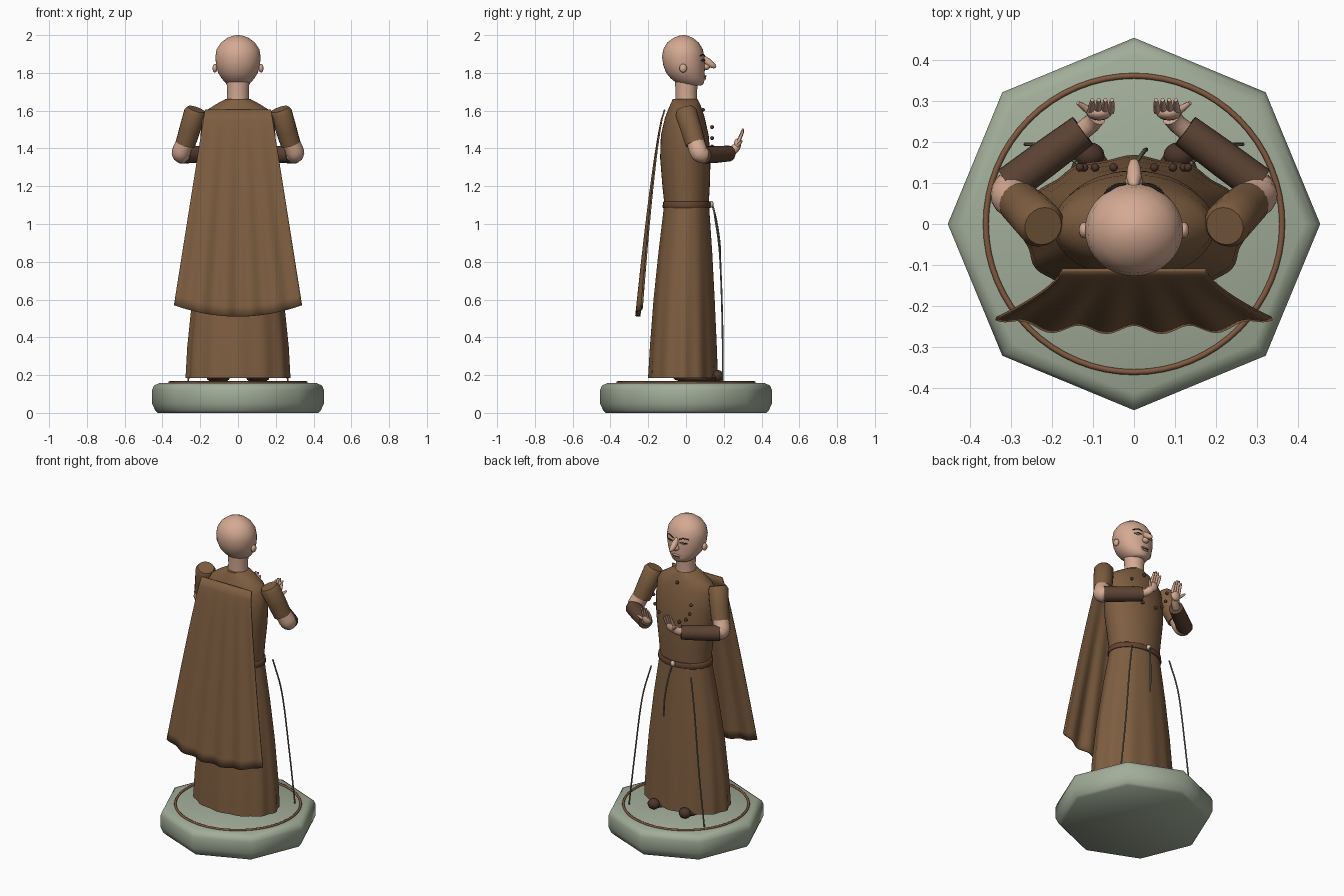
import bpy, bmesh, math
from mathutils import Vector

if "Cube" in bpy.data.objects:
    bpy.data.objects.remove(bpy.data.objects["Cube"])


def mat(name, r, g, b):
    m = bpy.data.materials.new(name)
    m.diffuse_color = (r, g, b, 1)
    m.use_nodes = True
    m.node_tree.nodes["Principled BSDF"].inputs["Base Color"].default_value = m.diffuse_color
    return m


ROBE = mat("robe brown", .21, .112, .052)
SLEEVE = mat("dark sleeve brown", .105, .055, .033)
SKIN = mat("skin", .66, .40, .29)
STONE = mat("sage stone", .36, .42, .32)
BELT = mat("belt brown", .13, .058, .03)
RING = mat("ring brown", .22, .10, .05)
DARK = mat("dark shoe brown", .07, .035, .022)
CORD = mat("cord grey", .15, .16, .11)
CREAM = mat("cream", .6, .5, .33)
LASH = mat("lash black", .03, .02, .018)


def finish(bm, name, m, angle=50):
    bmesh.ops.recalc_face_normals(bm, faces=bm.faces)
    me = bpy.data.meshes.new(name)
    bm.to_mesh(me)
    bm.free()
    ob = bpy.data.objects.new(name, me)
    bpy.context.collection.objects.link(ob)
    me.materials.append(m)
    bpy.ops.object.select_all(action='DESELECT')
    ob.select_set(True)
    bpy.context.view_layer.objects.active = ob
    bpy.ops.object.shade_smooth_by_angle(angle=math.radians(angle))
    return ob


def skin_rings(rings, name, m, angle=50):
    bm = bmesh.new()
    vs = [[bm.verts.new(p) for p in r] for r in rings]
    n = len(vs[0])
    for a, b in zip(vs, vs[1:]):
        for i in range(n):
            bm.faces.new((a[i], a[(i + 1) % n], b[(i + 1) % n], b[i]))
    bm.faces.new(vs[0])
    bm.faces.new(vs[-1])
    return finish(bm, name, m, angle)


def loft(name, secs, m, n=40, wave=0, lobes=12, angle=50):
    """Stacked ellipses: (z, half width, back y, front y); folds grow downward."""
    rings = []
    z0, z1 = secs[0][0], secs[-1][0]
    for z, rx, ya, yb in secs:
        k = wave * (z1 - z) / (z1 - z0)
        ring = []
        for i in range(n):
            a = 2 * math.pi * i / n
            s = 1 + k * math.cos(lobes * a)
            ring.append((rx * s * math.cos(a), (ya + yb) / 2 + (yb - ya) / 2 * s * math.sin(a), z))
        rings.append(ring)
    return skin_rings(rings, name, m, angle)


def tube(name, pts, radii, m, n=16):
    pts = [Vector(p) for p in pts]
    rings = []
    for i, p in enumerate(pts):
        d = (pts[min(i + 1, len(pts) - 1)] - pts[max(i - 1, 0)]).normalized()
        side = d.cross(Vector((0, 1, 0) if abs(d.y) < .8 else (0, 0, 1))).normalized()
        up = side.cross(d)
        rings.append([p + radii[i] * (side * math.cos(2 * math.pi * j / n) + up * math.sin(2 * math.pi * j / n))
                      for j in range(n)])
    return skin_rings(rings, name, m)


def ball(name, loc, scale, m, seg=16):
    bm = bmesh.new()
    bmesh.ops.create_uvsphere(bm, u_segments=seg, v_segments=max(6, seg // 2), radius=1)
    for v in bm.verts:
        v.co = Vector(loc) + Vector([c * s for c, s in zip(v.co, scale)])
    return finish(bm, name, m)


def smooth_path(pts, steps=6):
    """Catmull-Rom points through a short path."""
    p = [Vector(q) for q in pts]
    p = [2 * p[0] - p[1]] + p + [2 * p[-1] - p[-2]]
    out = []
    for i in range(1, len(p) - 2):
        a, b, c, d = p[i - 1:i + 3]
        for s in range(steps):
            t = s / steps
            out.append(.5 * (2 * b + (c - a) * t + (2 * a - 5 * b + 4 * c - d) * t * t
                             + (3 * b - a - 3 * c + d) * t ** 3))
    return out + [p[-2]]


def cord(name, pts, r, m):
    path = smooth_path(pts)
    return tube(name, path, [r] * len(path), m, 8)


# Octagonal stone base and inlaid ring
loft("base", [(z, r, -r, r) for z, r in
              ((0, .425), (.012, .438), (.05, .455), (.12, .455), (.145, .445), (.158, .415))],
     STONE, n=8, angle=50)
bpy.ops.mesh.primitive_torus_add(major_radius=.362, minor_radius=.007, major_segments=64,
                                 minor_segments=8, location=(0, 0, .161))
ring = bpy.context.object
ring.name = "base_ring"
ring.data.materials.append(RING)
bpy.ops.object.shade_smooth()

# Robe: pleated skirt, torso and belt
loft("skirt", [(.185, .272, -.197, .165), (.35, .264, -.188, .16), (.6, .24, -.17, .15),
               (.85, .205, -.145, .138), (1.1, .163, -.116, .122)], ROBE, n=96, wave=.022)
loft("torso", [(1.1, .16, -.114, .12), (1.2, .17, -.125, .126), (1.35, .19, -.137, .13),
               (1.47, .198, -.133, .12), (1.56, .192, -.112, .1), (1.6, .17, -.097, .088),
               (1.635, .115, -.082, .075), (1.662, .065, -.07, .06)], ROBE)
loft("belt", [(1.084, .17, -.121, .128), (1.088, .173, -.124, .131),
              (1.114, .171, -.122, .13), (1.118, .167, -.119, .127)], BELT)
ball("belt_knot", (0, .134, 1.105), (.015, .012, .018), CREAM)
cord("belt_rope", [(0, .14, 1.1), (.012, .16, 1.02), (.025, .178, .9), (.03, .182, .78)], .005, CORD)

# Head, neck and nose
loft("neck", [(1.64, .06, -.055, .06), (1.7, .057, -.055, .058), (1.77, .062, -.06, .065)], SKIN)
loft("head", [(1.733, .04, -.02, .08), (1.742, .062, -.045, .093), (1.77, .086, -.08, .1),
              (1.8, .105, -.105, .099), (1.84, .116, -.12, .1), (1.885, .12, -.127, .097),
              (1.925, .113, -.12, .089), (1.96, .09, -.1, .068), (1.985, .057, -.067, .038),
              (1.996, .028, -.04, .01), (2.0, .006, -.018, -.006)], SKIN, angle=60)
tube("nose", [(0, .085, 1.89), (0, .112, 1.862), (0, .135, 1.843), (0, .153, 1.833), (0, .158, 1.829)],
     [.008, .019, .017, .011, .004], SKIN)
ball("nose_base", (0, .105, 1.832), (.022, .022, .017), SKIN)
ball("upper_lip", (0, .098, 1.783), (.028, .01, .006), SKIN)
ball("lower_lip", (0, .097, 1.77), (.024, .01, .006), SKIN)
ball("mouth_line", (0, .103, 1.7765), (.024, .004, .002), LASH)

# Cape hanging from the shoulders
bm = bmesh.new()
NU, NT = 60, 20
grid = []
for j in range(NT + 1):
    t = j / NT
    row = []
    for i in range(NU + 1):
        u = 2 * i / NU - 1
        y = -.113 - .13 * t ** .7 + .01 * t * math.cos(u * 5 * math.pi) - .012 * t * (1 - u ** 4)
        y += .022 * t * abs(u) ** 6
        z = 1.605 - t * (1.035 + .06 * (1 - u * u))
        row.append(bm.verts.new((u * (.175 + .163 * t), y, z)))
    grid.append(row)
for a, b in zip(grid, grid[1:]):
    for i in range(NU):
        bm.faces.new((a[i], a[i + 1], b[i + 1], b[i]))
cape = finish(bm, "cape", ROBE)
mod = cape.modifiers.new("thickness", 'SOLIDIFY')
mod.thickness = .008
mod.offset = 0

for s, side in ((1, "right"), (-1, "left")):
    def P(x, y, z):
        return (s * x, y, z)

    # Face details
    ball(side + "_ear", P(.122, -.015, 1.825), (.013, .02, .023), SKIN)
    ball(side + "_eye", P(.045, .089, 1.863), (.018, .006, .005), CREAM)
    cord(side + "_lash", [P(.024, .098, 1.866), P(.045, .0955, 1.87), P(.067, .081, 1.865)], .0028, LASH)
    cord(side + "_brow", [P(.02, .099, 1.888), P(.045, .092, 1.897), P(.072, .074, 1.89)], .003, LASH)

    # Arm: wide upper sleeve, bare elbow, dark forearm sleeve
    tube(side + "_upper_sleeve", [P(.222, -.005, 1.608), P(.228, 0, 1.59), P(.255, .028, 1.5), P(.278, .05, 1.425)],
         [.047, .058, .056, .053], ROBE, 20)
    tube(side + "_elbow", smooth_path([P(.272, .045, 1.45), P(.296, .063, 1.395),
                                       P(.302, .078, 1.37), P(.28, .11, 1.365)], 4),
         [.046, .047, .048, .048, .049, .049, .049, .048, .047, .046, .045, .044, .043], SKIN)
    tube(side + "_forearm_sleeve", [P(.305, .095, 1.366), P(.22, .158, 1.368), P(.125, .228, 1.373)],
         [.046, .045, .042], SLEEVE, 20)

    # Raised hand
    tube(side + "_wrist", [P(.14, .217, 1.373), P(.105, .245, 1.385), P(.092, .262, 1.402)],
         [.024, .023, .024], SKIN)
    ball(side + "_palm", P(.085, .272, 1.42), (.031, .019, .033), SKIN)
    for k, h in enumerate((.06, .07, .067, .053)):
        x = .105 - .016 * k
        tube(side + "_finger", [P(x, .275, 1.43), P(x - .002, .29, 1.435 + h * .5), P(x - .003, .303, 1.435 + h)],
             [.009, .008, .005], SKIN, 8)
    tube(side + "_thumb", [P(.1, .27, 1.41), P(.12, .284, 1.425), P(.137, .296, 1.44)],
         [.011, .009, .005], SKIN, 8)

    # Chest beads, shoes and long side cords
    for x, z in ((.05, 1.385), (.095, 1.41), (.122, 1.455), (.132, 1.513)):
        ball(side + "_bead", P(x, .138, z), (.0105,) * 3, DARK, 12)
    ball(side + "_shoe", P(.105, .06, .187), (.062, .13, .028), DARK)
    ball(side + "_shoe_toe", P(.11, .168, .195), (.038, .032, .032), DARK)
    cord(side + "_side_cord", [P(.14, .15, 1.06), P(.185, .178, .85), P(.225, .192, .5), P(.265, .195, .16)],
         .0045, CORD)

ball("collar_bead", (0, .09, 1.605), (.0105,) * 3, DARK, 12)
